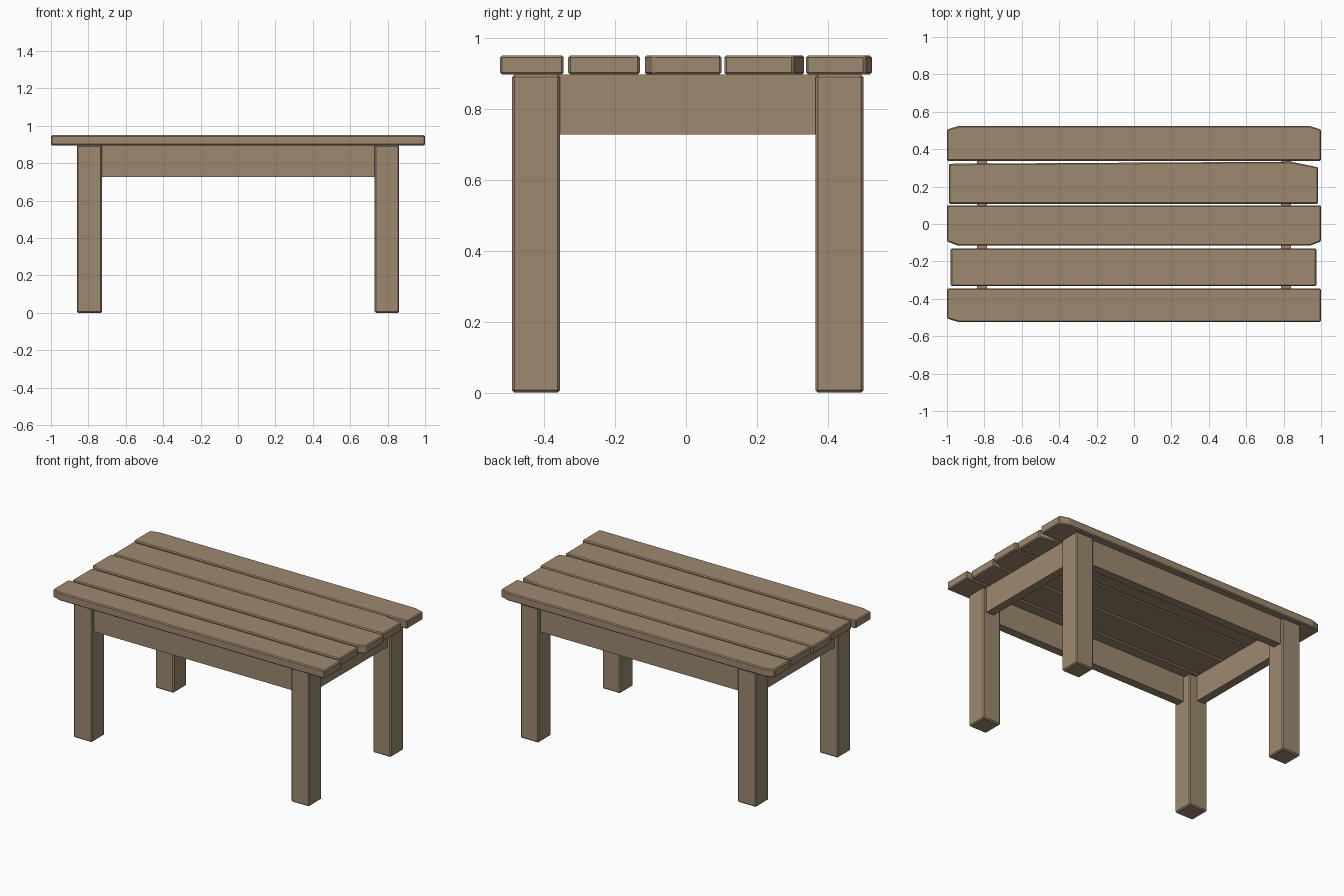
import bpy, bmesh

if "Cube" in bpy.data.objects:
    bpy.data.objects.remove(bpy.data.objects["Cube"])


def prism(name, outline, z0, z1, bevel=0.0):
    """Extrude a flat outline (counter-clockwise x, y points) from z0 to z1."""
    bm = bmesh.new()
    face = bm.faces.new([bm.verts.new((x, y, z0)) for x, y in outline])
    top = bmesh.ops.extrude_face_region(bm, geom=[face])["geom"]
    for v in top:
        if isinstance(v, bmesh.types.BMVert):
            v.co.z = z1
    bmesh.ops.recalc_face_normals(bm, faces=bm.faces)
    mesh = bpy.data.meshes.new(name)
    bm.to_mesh(mesh)
    bm.free()
    ob = bpy.data.objects.new(name, mesh)
    bpy.context.collection.objects.link(ob)
    ob.data.materials.append(wood)
    if bevel:
        mod = ob.modifiers.new("worn_edges", "BEVEL")
        mod.width = bevel
        mod.segments = 1
        mod.limit_method = "ANGLE"
    return ob


def rect(x0, x1, y0, y1):
    return [(x0, y0), (x1, y0), (x1, y1), (x0, y1)]


wood = bpy.data.materials.new("wood")
wood.diffuse_color = (0.34, 0.25, 0.16, 1)
wood.use_nodes = True
wood.node_tree.nodes["Principled BSDF"].inputs["Base Color"].default_value = wood.diffuse_color

TOP, UNDER, APRON = 0.95, 0.896, 0.727

# Table top planks, some with clipped corners
planks = {
    "front_plank": [(-1, -0.505), (-0.94, -0.524), (1, -0.524), (1, -0.345), (-1, -0.345)],
    "front_middle_plank": rect(-0.98, 0.975, -0.332, -0.13),
    "centre_plank": [(-1, -0.093), (-0.94, -0.116), (0.94, -0.116), (1, -0.093),
                     (1, 0.1), (-1, 0.1)],
    "back_middle_plank": [(-0.99, 0.108), (0.985, 0.108), (0.985, 0.303),
                          (0.84, 0.333), (-0.99, 0.322)],
    "back_plank": [(-1, 0.338), (1, 0.338), (1, 0.505), (0.94, 0.524),
                   (-0.94, 0.524), (-1, 0.505)],
}
for name, outline in planks.items():
    prism(name, outline, UNDER, TOP, 0.006)

# Legs
for side, x0, x1 in (("left", -0.862, -0.727), ("right", 0.731, 0.862)):
    for end, y0, y1 in (("front", -0.49, -0.355), ("back", 0.365, 0.5)):
        prism(f"{end}_{side}_leg", rect(x0, x1, y0, y1), 0, UNDER, 0.007)

# Aprons between the legs
prism("front_apron", rect(-0.735, 0.74, -0.468, -0.412), APRON, UNDER)
prism("back_apron", rect(-0.735, 0.74, 0.422, 0.478), APRON, UNDER)
prism("left_apron", rect(-0.84, -0.785, -0.362, 0.372), APRON, UNDER)
prism("right_apron", rect(0.785, 0.84, -0.362, 0.372), APRON, UNDER)
